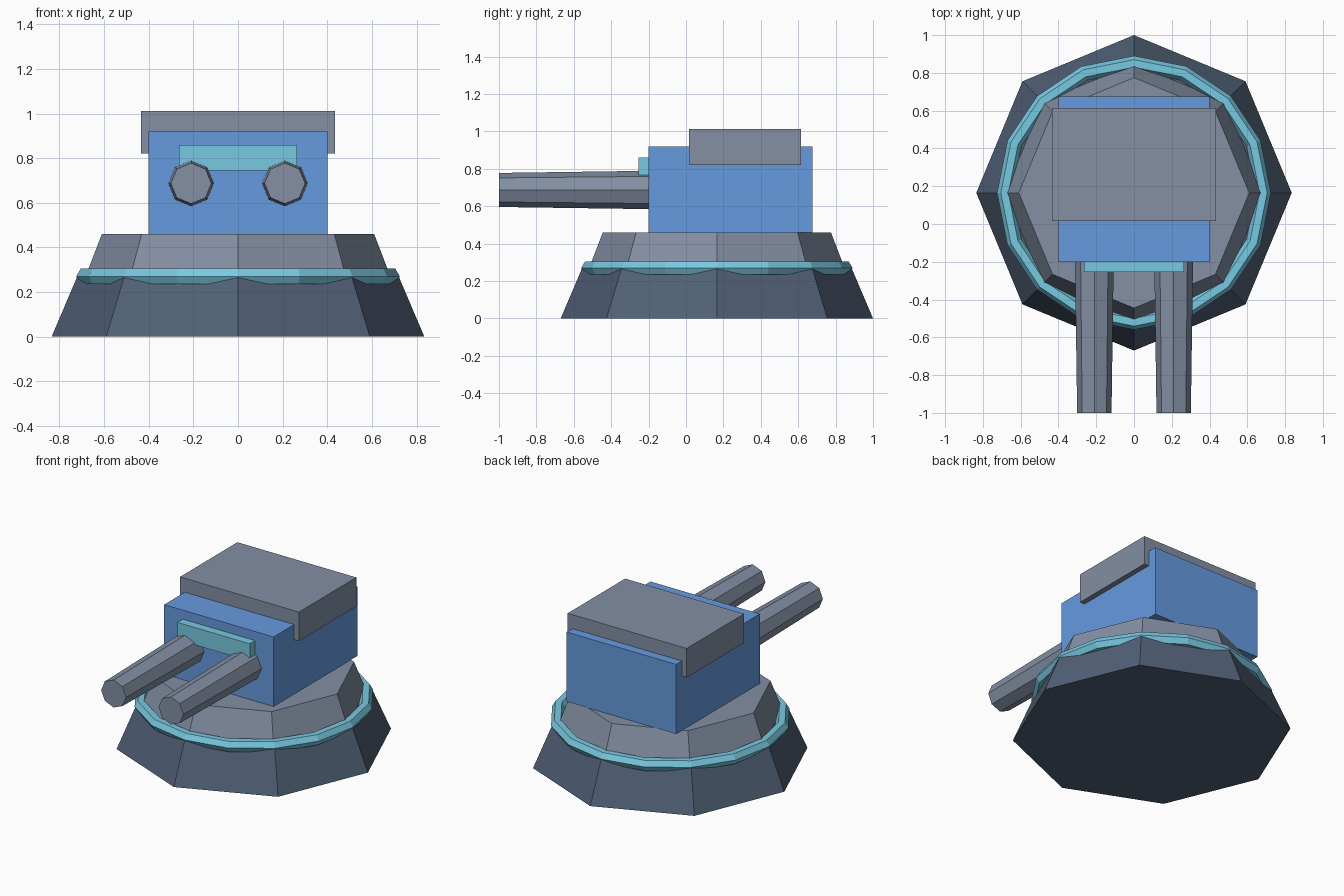
import bpy
import math
from mathutils import Matrix

cube = bpy.data.objects.get("Cube")
if cube:
    bpy.data.objects.remove(cube, do_unlink=True)


def material(name, rgb):
    """Flat material from 0-255 display values, converted to linear."""
    colour = [(c / 255) ** 2.2 for c in rgb] + [1]
    mat = bpy.data.materials.new(name)
    mat.use_nodes = True
    mat.diffuse_color = colour
    mat.node_tree.nodes["Principled BSDF"].inputs["Base Color"].default_value = colour
    return mat


grey = material("light grey", (130, 142, 162))
slate = material("dark slate", (82, 97, 118))
blue = material("blue", (102, 153, 222))
teal = material("teal", (120, 200, 224))

CENTRE_Y = 0.165


def finish(name, mat):
    obj = bpy.context.object
    obj.name = name
    obj.data.materials.append(mat)
    return obj


def box(name, mat, low, high):
    mid = [(a + b) / 2 for a, b in zip(low, high)]
    bpy.ops.mesh.primitive_cube_add(size=1, location=mid)
    obj = finish(name, mat)
    size = [b - a for a, b in zip(low, high)]
    obj.data.transform(Matrix.Diagonal((*size, 1)))


def frustum(name, mat, r1, r2, depth, location, rotation=(0, 0, 0)):
    bpy.ops.mesh.primitive_cone_add(vertices=8, radius1=r1, radius2=r2, depth=depth,
                                    location=location, rotation=rotation)
    finish(name, mat)


# Stepped octagonal pedestal
frustum("lower_base", slate, 0.835, 0.72, 0.27, (0, CENTRE_Y, 0.135))
frustum("upper_base", grey, 0.683, 0.61, 0.19, (0, CENTRE_Y, 0.365))

# Ring around the seam
bpy.ops.mesh.primitive_torus_add(major_segments=16, minor_segments=6, major_radius=0.685,
                                 minor_radius=0.04, location=(0, CENTRE_Y, 0.27))
finish("base_ring", teal)

# Gun house, roof slab and front sight plate
box("gun_house", blue, (-0.4, -0.2, 0.46), (0.4, 0.675, 0.92))
box("roof_slab", grey, (-0.435, 0.015, 0.82), (0.435, 0.615, 1.012))
box("front_sight", teal, (-0.265, -0.255, 0.745), (0.265, -0.19, 0.86))

# Tapered twin barrels
for side, x in (("left", 0.21), ("right", -0.21)):
    frustum(side + "_barrel", grey, 0.103, 0.091, 0.84, (x, -0.58, 0.687),
            (math.pi / 2, 0, 0))
